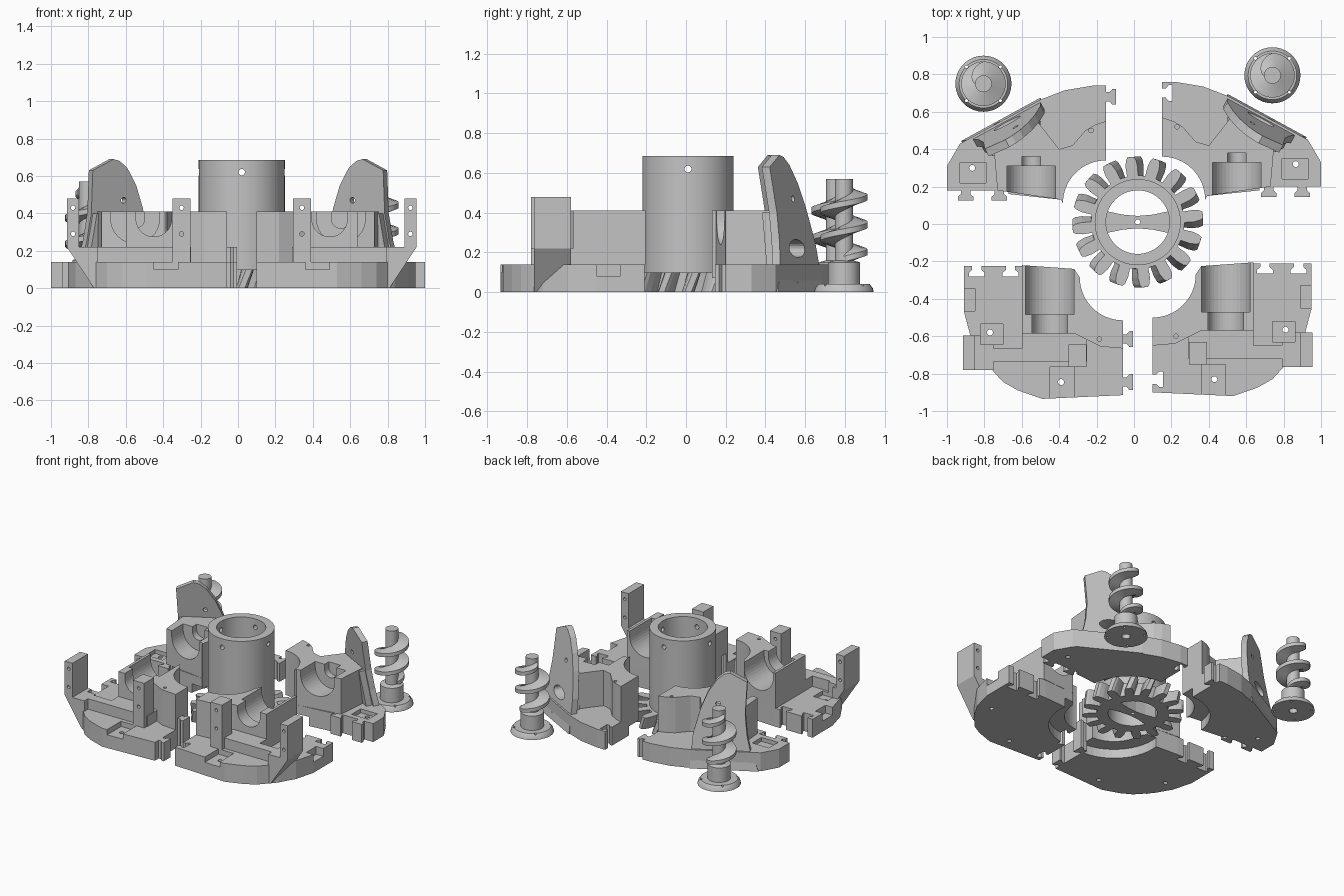
import bpy, bmesh, math
from math import sin, cos, pi
from mathutils import Matrix, Vector

if "Cube" in bpy.data.objects:
    bpy.data.objects.remove(bpy.data.objects["Cube"], do_unlink=True)

grey = bpy.data.materials.new("plain_grey")
grey.use_nodes = True
colour = (0.55, 0.55, 0.55, 1)
grey.diffuse_color = colour
grey.node_tree.nodes["Principled BSDF"].inputs["Base Color"].default_value = colour
I = Matrix.Identity(4)


def finish(name, bm, M=I):
    bmesh.ops.transform(bm, matrix=M, verts=bm.verts)
    bmesh.ops.recalc_face_normals(bm, faces=bm.faces)
    me = bpy.data.meshes.new(name)
    bm.to_mesh(me)
    bm.free()
    me.materials.append(grey)
    ob = bpy.data.objects.new(name, me)
    bpy.context.collection.objects.link(ob)
    return ob


def layers(name, rings, M=I):
    """Closed solid through a list of equal rings."""
    bm = bmesh.new()
    rows = [[bm.verts.new(p) for p in ring] for ring in rings]
    n = len(rows[0])
    for a, b in zip(rows, rows[1:]):
        for i in range(n):
            j = (i + 1) % n
            bm.faces.new((a[i], a[j], b[j], b[i]))
    bm.faces.new(rows[0])
    bm.faces.new(rows[-1])
    return finish(name, bm, M)


def sweep(name, pts, vec, M=I):
    pts = [Vector(p) for p in pts]
    return layers(name, [pts, [p + Vector(vec) for p in pts]], M)


def prism(name, pts, z0, z1, M=I):
    return sweep(name, [(x, y, z0) for x, y in pts], (0, 0, z1 - z0), M)


def box(name, x0, x1, y0, y1, z0, z1, M=I):
    return prism(name, [(x0, y0), (x1, y0), (x1, y1), (x0, y1)], z0, z1, M)


def arc(cx, cy, r, a0, a1, n=16):
    angs = [math.radians(a0 + (a1 - a0) * i / n) for i in range(n + 1)]
    return [(cx + r * cos(a), cy + r * sin(a)) for a in angs]


def disc(name, cx, cy, r, z0, z1, M=I, n=48):
    return prism(name, arc(cx, cy, r, 0, 360 - 360 / n, n - 1), z0, z1, M)


def hole_y(x, z, r, y0, y1, M=I):
    pts = [(a, y0, b) for a, b in arc(x, z, r, 0, 345, 23)]
    return sweep("cutter", pts, (0, y1 - y0, 0), M)


def groove(x, r, y0, y1, M):
    """Round-bottomed channel open at the top, running along y."""
    prof = arc(x, 0.37, r, 180, 360, 20) + [(x + r, 0.6), (x - r, 0.6)]
    return sweep("cutter", [(a, y0, b) for a, b in prof], (0, y1 - y0, 0), M)


def dovetail(name, p, d, z0, z1, M):
    p, d = Vector(p), Vector(d)
    t = Vector((-d.y, d.x))
    side = [(-0.01, 0.025), (0.02, 0.025), (0.035, 0.042), (0.055, 0.042)]
    pts = [p + d * a - t * b for a, b in side] + [p + d * a + t * b for a, b in reversed(side)]
    return prism(name, pts, z0, z1, M)


def cut(ob, cutters):
    for c in cutters:
        c.hide_render = True
        m = ob.modifiers.new("cut", "BOOLEAN")
        m.operation, m.solver, m.object = "DIFFERENCE", "EXACT", c
    bpy.context.view_layer.update()
    ev = ob.evaluated_get(bpy.context.evaluated_depsgraph_get())
    me = bpy.data.meshes.new_from_object(ev)
    ob.modifiers.clear()
    ob.data = me
    for c in cutters:
        bpy.data.objects.remove(c, do_unlink=True)


def smooth(ob):
    ob.data.shade_smooth()
    ob.data.set_sharp_from_angle(angle=math.radians(32))


def front_quarter(name, M, male):
    # base plate with pockets, gear clearance and joints
    bore = arc(0.10, -0.27, 0.23, -90, 0)
    base = prism(name + "_base", bore + [(0.36, -0.225), (0.62, -0.21), (0.95, -0.21), (0.95, -0.45),
                 (0.91, -0.6), (0.84, -0.72), (0.74, -0.83), (0.66, -0.875), (0.53, -0.92),
                 (0.10, -0.90)], 0, 0.14, M)
    cuts = [disc("cutter", 0.10, -0.27, 0.34, -0.1, 0.07, M),
            box("cutter", 0.36, 0.49, -1, -0.75, 0.10, 0.3, M),
            box("cutter", 0.89, 1, -0.45, -0.33, 0.08, 0.3, M),
            box("cutter", 0.74, 0.86, -0.63, -0.52, 0.11, 0.3, M),
            disc("cutter", 0.43, -0.83, 0.016, -1, 1, M, 16),
            disc("cutter", 0.81, -0.565, 0.016, -1, 1, M, 16)]
    cuts += [dovetail("cutter", (x, -0.21), (0, -1), -1, 1, M) for x in (0.70, 0.88)]
    # wall with the axle bed
    wall = prism(name + "_wall", bore + [(0.36, -0.225), (0.64, -0.205), (0.64, -0.57), (0.36, -0.57),
                 (0.22, -0.64), (0.10, -0.65)], 0.14, 0.41, M)
    wcuts = [groove(0.49, 0.13, -0.47, -0.1, M), groove(0.49, 0.095, -0.9, -0.45, M),
             disc("cutter", 0.225, -0.60, 0.012, 0.3, 1, M, 16)]
    for y, top in ((-0.60, 0.22), (-0.83, 0.14)):
        if male:
            dovetail(name + "_joint", (0.10, y), (-1, 0), 0, top, M)
        else:
            cuts.append(dovetail("cutter", (0.10, y), (1, 0), -1, 1, M))
            if top > 0.2:
                wcuts.append(dovetail("cutter", (0.10, y), (1, 0), -1, top, M))
    cut(base, cuts)
    cut(wall, wcuts)
    # low ridge, front post and outer post
    prism(name + "_ridge", [(0.29, -0.72), (0.88, -0.72), (0.88, -0.65), (0.64, -0.65),
                            (0.64, -0.565), (0.29, -0.565)], 0.13, 0.22, M)
    post = box(name + "_front_post", 0.295, 0.39, -0.75, -0.63, 0.13, 0.48, M)
    cut(post, [hole_y(0.342, z, 0.012, -1, 0, M) for z in (0.43, 0.29)])
    prof = [(0.955, 0.48), (0.955, 0.22), (0.81, 0), (0.79, 0), (0.79, 0.22), (0.89, 0.22), (0.89, 0.48)]
    outer = sweep(name + "_outer_post", [(x, -0.765, z) for x, z in prof], (0, 0.185, 0), M)
    cut(outer, [hole_y(0.922, z, 0.012, -1, 0, M) for z in (0.43, 0.29)] +
        [box("cutter", 0.7, 0.86, -0.63, -0.5, 0.11, 0.3, M)])


def back_quarter(name, M, male):
    bore = arc(0.15, 0.13, 0.23, 0, 90)
    base = prism(name + "_base", bore + [(0.15, 0.76), (0.22, 0.76), (0.37, 0.735), (0.50, 0.685),
                 (0.93, 0.45), (1, 0.33), (1, 0.20), (0.67, 0.20), (0.67, 0.18), (0.39, 0.15)], 0, 0.14, M)
    cuts = [disc("cutter", 0.15, 0.13, 0.34, -0.1, 0.07, M),
            box("cutter", 0.79, 0.93, 0.24, 0.35, 0.11, 0.3, M),
            disc("cutter", 0.865, 0.32, 0.016, -1, 1, M, 16)]
    if male:
        dovetail(name + "_joint", (0.15, 0.70), (-1, 0), 0, 0.14, M)
    else:
        cuts.append(dovetail("cutter", (0.15, 0.70), (1, 0), -1, 1, M))
    cut(base, cuts)
    for x in (0.72, 0.90):
        dovetail(name + "_lower_joint", (x, 0.20), (0, -1), 0, 0.14, M)
    # wall with the axle bed, reaching back to the fin
    wall = prism(name + "_wall", bore + [(0.15, 0.57), (0.21, 0.55), (0.26, 0.52), (0.33, 0.44),
                 (0.40, 0.42), (0.51, 0.56), (0.75, 0.43), (0.73, 0.20), (0.39, 0.15)], 0.14, 0.41, M)
    # leaning fin with slot and screw holes
    d, n = Vector((0.88, -0.48, 0)), Vector((0.48, 0.88, 0))

    def on_fin(u, z, out=0.0):
        return Vector((0.71, 0.575, z)) + d * u + n * (out - 0.155 * z)

    def fin_hole(u, z, ru, rz):
        ring = [on_fin(u + ru * a, z + rz * b, 0.1) for a, b in arc(0, 0, 1, 0, 345, 23)]
        return sweep("cutter", ring, n * -0.3, M)
    slot = (-0.02, 0.22, 0.08, 0.045)
    prof = [(-0.24, 0), (-0.22, 0.25), (-0.17, 0.43), (-0.12, 0.55), (-0.06, 0.64), (-0.01, 0.68),
            (0.03, 0.69), (0.15, 0.63), (0.14, 0.4), (0.155, 0.25), (0.18, 0.14), (0.24, 0)]
    fin = sweep(name + "_fin", [on_fin(u, z, 0.005) for u, z in prof], n * -0.045, M)
    cut(fin, [fin_hole(*slot), fin_hole(-0.05, 0.47, 0.016, 0.016), fin_hole(0.03, 0.07, 0.025, 0.025)])
    # buttress between fin and wall
    foot = [(-0.19, 0.02), (0.17, 0.02), (0.13, 0.4), (-0.16, 0.4)]
    butt = sweep(name + "_fin_foot", [on_fin(u, z, -0.035) for u, z in foot], n * -0.05, M)
    cut(butt, [fin_hole(*slot)])
    cut(wall, [groove(0.55, 0.13, 0, 0.33, M), groove(0.55, 0.05, 0.3, 0.38, M),
               disc("cutter", 0.23, 0.52, 0.012, 0.3, 1, M, 16), fin_hole(*slot)])


def worm(name, M):
    # flanged shaft
    prof = [(0.15, 0), (0.145, 0.02), (0.13, 0.04), (0.08, 0.04), (0.08, 0.15), (0.045, 0.16), (0.045, 0.57)]
    shaft = layers(name + "_shaft", [[(x, y, z) for x, y in arc(0, 0, r, 0, 350, 35)] for r, z in prof], M)
    cut(shaft, [disc("cutter", 0, 0, 0.03, -0.1, 0.06, M, 24)] +
        [disc("cutter", x, y, 0.008, -0.1, 0.2, M, 12) for x, y in arc(0, 0, 0.128, 45, 315, 3)])
    smooth(shaft)
    # helical thread, fading in and out at its ends
    rings = []
    for i in range(91):
        a, z = i / 36 * 2 * pi, 0.165 + 0.35 * i / 90
        top = 0.05 + 0.069 * min(1, i / 9, (90 - i) / 9)
        rings.append([(r * cos(a), r * sin(a), z + h) for r, h in
                      ((0.035, -0.035), (top, -0.014), (top, 0.014), (0.035, 0.035))])
    smooth(layers(name + "_thread", rings, M))


# four body quarters, the right ones mirrored from the left
def mirrored(dx, dy):
    return Matrix.Translation((dx, dy, 0)) @ Matrix.Scale(-1, 4, (1, 0, 0))


front_quarter("front_left", I, False)
front_quarter("front_right", mirrored(0.04, -0.015), True)
back_quarter("back_left", I, False)
back_quarter("back_right", mirrored(0, -0.02), True)

# two loose worm screws
worm("left_worm", Matrix.Translation((0.74, 0.795, 0)))
worm("right_worm", Matrix.Translation((-0.805, 0.75, 0)))

# central helical gear, tube and cross bar
C = Matrix.Translation((0.02, 0.01, 0))
teeth = 16


def gear_ring(z, twist):
    half = [(0.3, 0.25), (0.27, 0.30), (0.2, 0.335), (0.12, 0.35)]
    pts = []
    for t in range(teeth):
        for f, r in [(-f, r) for f, r in half] + half[::-1]:
            a = (t + f) * 2 * pi / teeth + twist
            pts.append((r * cos(a), r * sin(a), z))
    return pts


gear = layers("gear", [gear_ring(0.1 * k / 4, 0.028 * k) for k in range(5)], C)
cut(gear, [disc("cutter", 0, 0, 0.2, -1, 1, C, 64)])
tube = disc("tube", 0, 0, 0.23, 0, 0.685, C, 64)
cross = [hole_y(0, 0.62, 0.017, -0.5, 0.5, C @ Matrix.Rotation(q, 4, "Z")) for q in (0, pi / 2)]
cut(tube, [disc("cutter", 0, 0, 0.17, -1, 1, C, 64)] + cross)
smooth(tube)
bar = prism("cross_bar", [(-0.175, -0.06), (-0.08, -0.04), (0, -0.033), (0.08, -0.04), (0.175, -0.06),
            (0.175, 0.06), (0.08, 0.04), (0, 0.033), (-0.08, 0.04), (-0.175, 0.06)], 0, 0.1, C)
cut(bar, [disc("cutter", 0, 0, 0.014, -1, 1, C, 16)])
